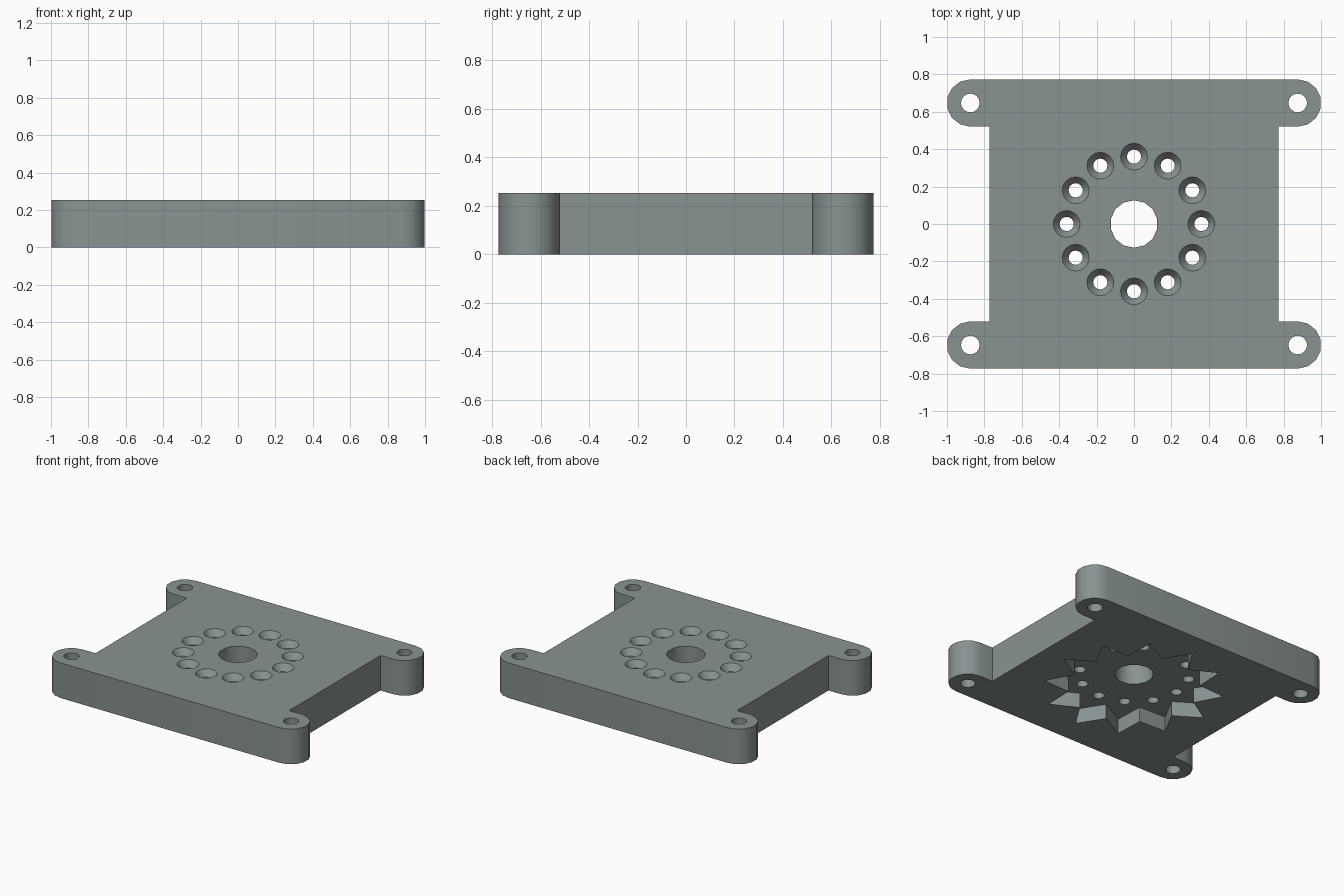
import bpy, bmesh, math

if "Cube" in bpy.data.objects:
    bpy.data.objects.remove(bpy.data.objects["Cube"])

H = 0.253            # plate thickness
HALF = 0.772         # half width of the square body
TAB_X, TAB_Y, TAB_R = 0.875, 0.647, 0.1265
RECESS = 0.107       # depth of the star pocket underneath
TAU = 2 * math.pi


def make_object(name, bm):
    bmesh.ops.recalc_face_normals(bm, faces=bm.faces[:])
    mesh = bpy.data.meshes.new(name)
    bm.to_mesh(mesh)
    bm.free()
    obj = bpy.data.objects.new(name, mesh)
    bpy.context.collection.objects.link(obj)
    return obj


def loft(bm, rings):
    """Closed solid through a stack of rings of equal point count."""
    loops = [[bm.verts.new(p) for p in ring] for ring in rings]
    n = len(loops[0])
    for a, b in zip(loops, loops[1:]):
        for i in range(n):
            j = (i + 1) % n
            bm.faces.new((a[i], a[j], b[j], b[i]))
    bm.faces.new(loops[0][::-1])
    bm.faces.new(loops[-1])


def revolved(bm, x, y, profile, sides):
    """Round solid from (radius, height) pairs, with a vertex towards +y."""
    loft(bm, [[(x + r * math.cos(TAU * i / sides + math.pi / 2),
                y + r * math.sin(TAU * i / sides + math.pi / 2), z)
               for i in range(sides)] for r, z in profile])


def prism(bm, outline, z0, z1):
    loft(bm, [[(x, y, z) for x, y in outline] for z in (z0, z1)])


# Plate outline: one quarter with its rounded tab, mirrored to four corners
quarter = [(HALF, TAB_Y - TAB_R)]
for i in range(8):
    a = -math.pi / 2 + math.pi * i / 7
    quarter.append((TAB_X + TAB_R * math.cos(a), TAB_Y + TAB_R * math.sin(a)))
right = [(x, -y) for x, y in reversed(quarter)] + quarter
outline = right + [(-x, y) for x, y in reversed(right)]
bm = bmesh.new()
prism(bm, outline, 0, H)
plate = make_object("mounting_plate", bm)

# Cutter for the round holes: centre bore, corner holes, countersunk ring
bm = bmesh.new()
revolved(bm, 0, 0, [(0.127, -0.1), (0.127, H + 0.1)], 14)
for sx in (-1, 1):
    for sy in (-1, 1):
        revolved(bm, sx * TAB_X, sy * TAB_Y, [(0.05, -0.1), (0.05, H + 0.1)], 16)
for k in range(12):
    a = TAU * k / 12
    revolved(bm, 0.36 * math.cos(a), 0.36 * math.sin(a),
             [(0.038, -0.1), (0.038, H - 0.045), (0.072, H), (0.072, H + 0.1)], 16)
hole_cutter = make_object("hole_cutter", bm)

# Cutter for the twelve-pointed pocket in the underside
bm = bmesh.new()
star = []
for k in range(24):
    r = 0.43 if k % 2 else 0.593
    star.append((r * math.cos(TAU * k / 24), r * math.sin(TAU * k / 24)))
prism(bm, star, -0.1, RECESS)
star_cutter = make_object("star_cutter", bm)

# Cut the plate
bpy.context.view_layer.objects.active = plate
plate.select_set(True)
for cutter in (star_cutter, hole_cutter):
    mod = plate.modifiers.new("cut", 'BOOLEAN')
    mod.operation = 'DIFFERENCE'
    mod.solver = 'EXACT'
    mod.object = cutter
    bpy.ops.object.modifier_apply(modifier=mod.name)
    bpy.data.objects.remove(cutter, do_unlink=True)

# Finish: soft round walls, crisp edges, one grey
bpy.ops.object.shade_smooth_by_angle(angle=math.radians(30))
grey = bpy.data.materials.new("slate_grey")
grey.diffuse_color = (0.25, 0.29, 0.29, 1)
grey.use_nodes = True
grey.node_tree.nodes["Principled BSDF"].inputs["Base Color"].default_value = grey.diffuse_color
plate.data.materials.clear()
plate.data.materials.append(grey)
for f in plate.data.polygons:
    f.material_index = 0
